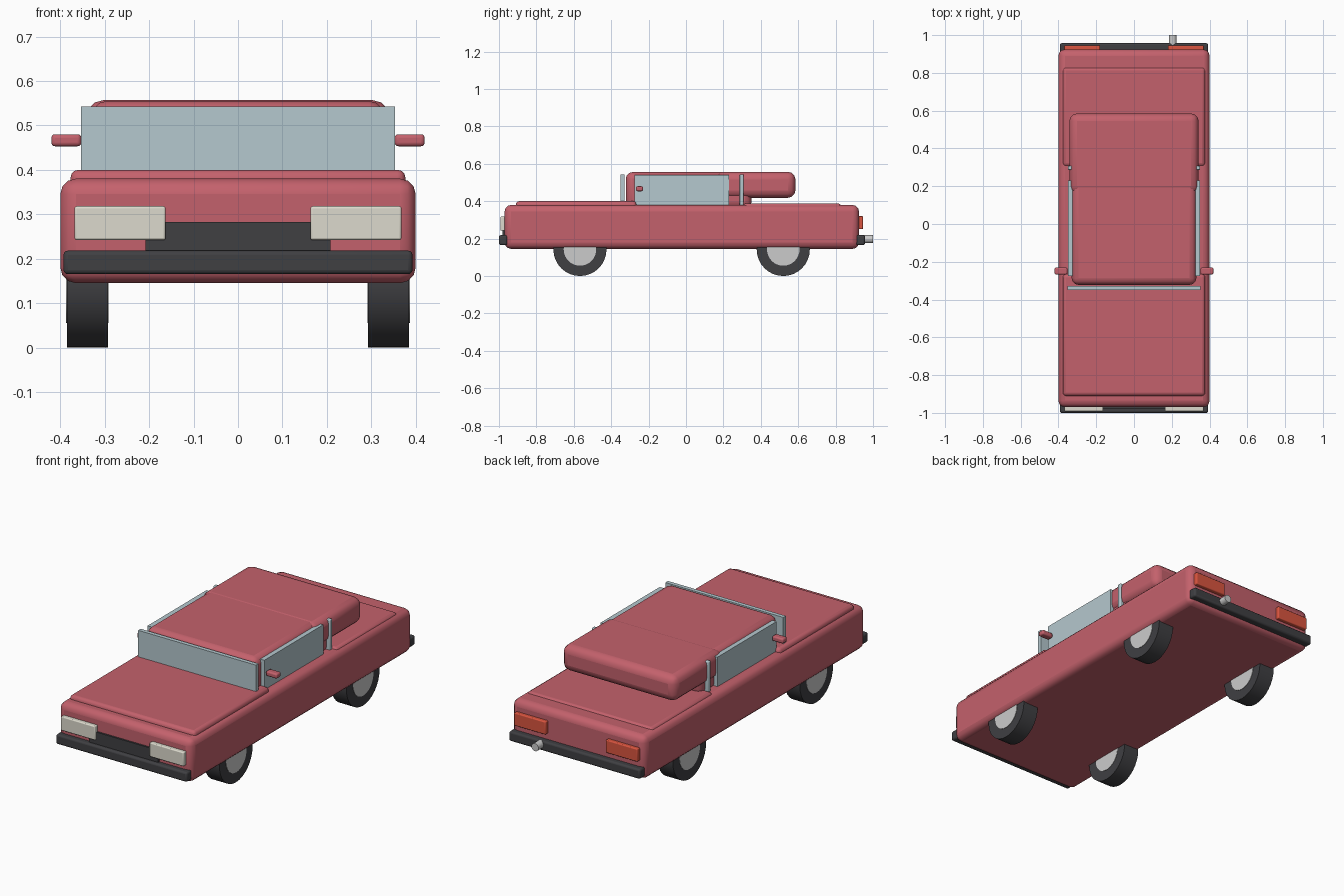
import bpy, math

if "Cube" in bpy.data.objects:
    bpy.data.objects.remove(bpy.data.objects["Cube"])

def material(name, col):
    m = bpy.data.materials.new(name)
    m.diffuse_color = (*col, 1)
    m.use_nodes = True
    m.node_tree.nodes["Principled BSDF"].inputs["Base Color"].default_value = m.diffuse_color
    return m

RED = material("red_paint", (0.55, 0.12, 0.15))
GLASS = material("glass", (0.46, 0.58, 0.62))
DARK = material("dark_rubber", (0.05, 0.05, 0.055))
CREAM = material("cream_lamp", (0.72, 0.70, 0.61))
LAMP = material("red_lamp", (0.70, 0.09, 0.05))
SILVER = material("silver", (0.63, 0.64, 0.65))

def finish(o, name, mat, bevel):
    o.name = name
    o.data.materials.append(mat)
    if bevel:
        b = o.modifiers.new("bevel", 'BEVEL')
        b.width, b.segments = bevel, 3
        bpy.ops.object.shade_smooth_by_angle(angle=math.radians(35))
    return o

def box(name, x, y, z, mat, bevel=0):
    """Box from (min, max) ranges per axis."""
    bpy.ops.mesh.primitive_cube_add(size=1, location=[sum(r) / 2 for r in (x, y, z)])
    o = bpy.context.object
    o.scale = [r[1] - r[0] for r in (x, y, z)]
    bpy.ops.object.transform_apply(location=False, rotation=False, scale=True)
    return finish(o, name, mat, bevel)

def cyl(name, loc, r, depth, rot, mat, bevel=0, sides=32):
    bpy.ops.mesh.primitive_cylinder_add(vertices=sides, radius=r, depth=depth,
                                        location=loc, rotation=rot)
    o = bpy.context.object
    finish(o, name, mat, bevel)
    bpy.ops.object.shade_smooth_by_angle(angle=math.radians(35))
    return o

def wide(w):
    return (-w, w)

# Body shell with hood and trunk panels
box("body", wide(0.40), (-0.97, 0.925), (0.145, 0.38), RED, 0.035)
box("hood", wide(0.377), (-0.91, -0.265), (0.34, 0.40), RED, 0.018)
box("trunk_lid", wide(0.377), (0.305, 0.83), (0.34, 0.388), RED, 0.018)

# Cabin and overhanging rear roof
box("cabin", wide(0.33), (-0.322, 0.35), (0.36, 0.555), RED, 0.035)
box("rear_roof", wide(0.342), (0.16, 0.585), (0.418, 0.557), RED, 0.04)

# Glass
box("windshield", wide(0.353), (-0.35, -0.328), (0.385, 0.543), GLASS)
box("rear_window", wide(0.35), (0.287, 0.308), (0.375, 0.543), GLASS, 0.005)

# Lamps, windows and mirrors on both sides
for side, s in (("right", 1), ("left", -1)):
    def span(a, b):
        return tuple(sorted((s * a, s * b)))
    box(side + "_window", span(0.325, 0.35), (-0.275, 0.23), (0.375, 0.54), GLASS)
    box(side + "_mirror", span(0.353, 0.42), (-0.268, -0.23), (0.453, 0.48), RED, 0.008)
    box(side + "_headlight", span(0.163, 0.368), (-0.992, -0.955), (0.242, 0.318), CREAM, 0.005)
    box(side + "_taillight", span(0.18, 0.37), (0.905, 0.946), (0.25, 0.32), LAMP, 0.005)
    # Wheels with hubs
    for end, y in (("front", -0.567), ("rear", 0.52)):
        rot = (0, math.pi / 2, 0)
        cyl(f"{side}_{end}_tire", (s * 0.339, y, 0.142), 0.142, 0.092, rot, DARK)
        cyl(f"{side}_{end}_hub", (s * 0.339, y, 0.142), 0.087, 0.096, rot, SILVER)

# Grille, bumpers, exhaust
box("grille", wide(0.208), (-0.98, -0.94), (0.20, 0.283), DARK)
box("front_bumper", wide(0.393), (-1.0, -0.955), (0.165, 0.218), DARK, 0.01)
box("rear_bumper", wide(0.393), (0.91, 0.957), (0.165, 0.218), DARK, 0.01)
cyl("exhaust", (0.205, 0.93, 0.197), 0.021, 0.14, (math.pi / 2, 0, 0), SILVER, 0, 16)
